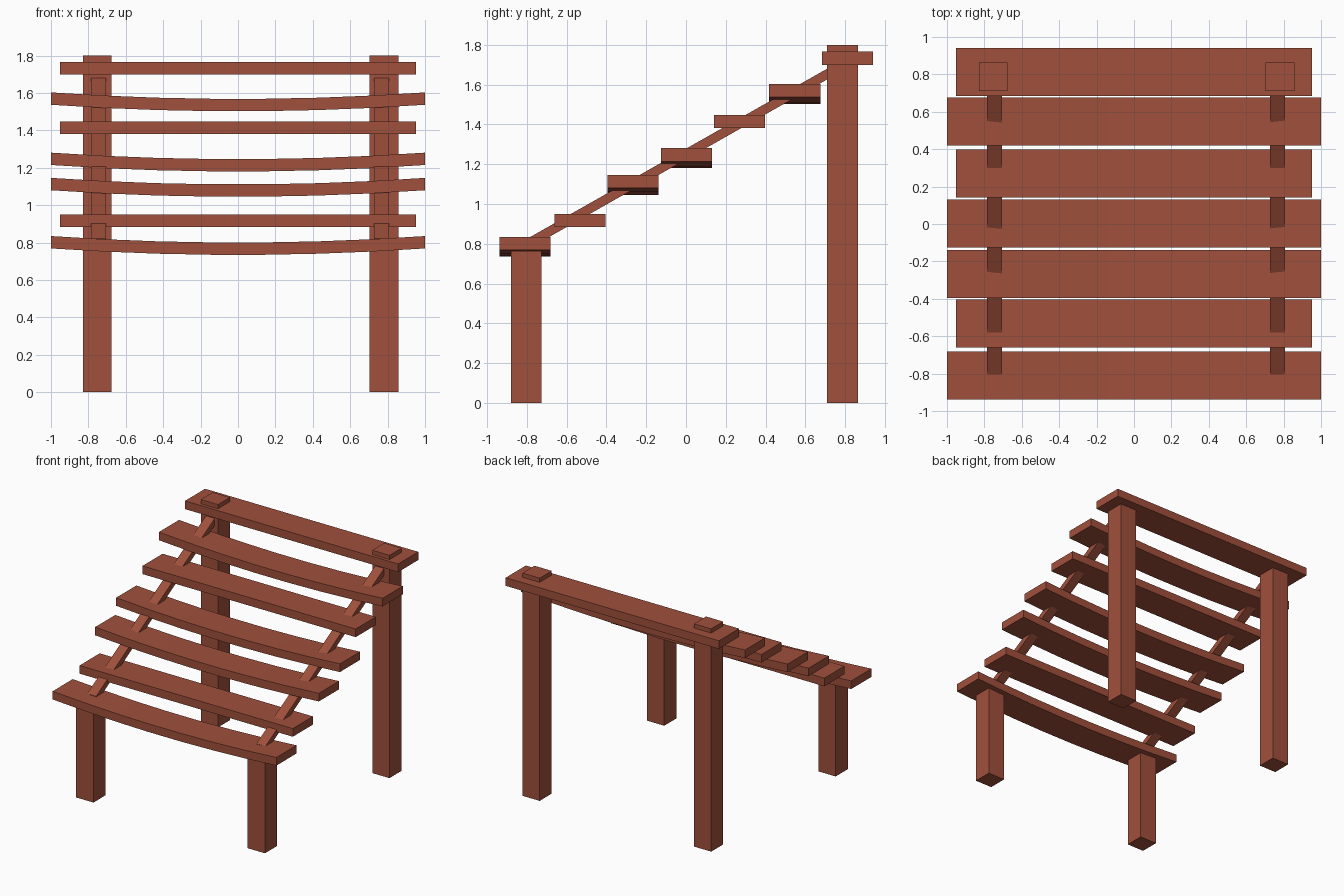
import bpy
import bmesh
from mathutils import Vector

cube = bpy.data.objects.get("Cube")
if cube:
    bpy.data.objects.remove(cube, do_unlink=True)

# Single reddish brown wood colour
wood = bpy.data.materials.new("red_brown_wood")
wood.use_nodes = True
colour = (0.35, 0.08, 0.045, 1)
wood.diffuse_color = colour
wood.node_tree.nodes["Principled BSDF"].inputs["Base Color"].default_value = colour


def sweep(name, stations, offsets):
    """Solid with the same four-cornered section at each station."""
    bm = bmesh.new()
    rings = [[bm.verts.new(Vector(s) + Vector(o)) for o in offsets] for s in stations]
    for a, b in zip(rings, rings[1:]):
        for i in range(4):
            j = (i + 1) % 4
            bm.faces.new((a[i], a[j], b[j], b[i]))
    bm.faces.new(rings[0])
    bm.faces.new(rings[-1])
    bmesh.ops.recalc_face_normals(bm, faces=bm.faces)
    mesh = bpy.data.meshes.new(name)
    bm.to_mesh(mesh)
    bm.free()
    mesh.materials.append(wood)
    obj = bpy.data.objects.new(name, mesh)
    bpy.context.collection.objects.link(obj)
    return obj


def rect(u, v, w, h):
    """Corners of a rectangle spanned by directions u and v."""
    u, v = Vector(u) * w / 2, Vector(v) * h / 2
    return [-u - v, u - v, u + v, -u + v]


X, Y, Z = (1, 0, 0), (0, 1, 0), (0, 0, 1)

# Slats: depth position, end height of the underside, sag in the middle
PLANK_DEPTH, THICK, SEGMENTS = 0.257, 0.066, 7
slats = [
    (-0.81, 0.769, 0.034), (-0.533, 0.884, 0), (-0.267, 1.08, 0.034),
    (0.002, 1.215, 0.034), (0.27, 1.382, 0), (0.547, 1.537, 0.034),
    (0.812, 1.70, 0),
]
for n, (y, z, sag) in enumerate(slats):
    half = 1.0 if sag else 0.953
    steps = SEGMENTS if sag else 1
    path = []
    for i in range(steps + 1):
        t = 2 * i / steps - 1
        path.append((t * half, y, z + THICK / 2 - sag * (1 - t * t) * 1.02))
    sweep(f"slat_{n + 1}", path, rect(Y, Z, PLANK_DEPTH, THICK))

# Posts and sloping rails on each side
for side, post_x, rail_x in (("right", -0.753, -0.745), ("left", 0.78, 0.768)):
    for end, y, top in (("front", -0.803, 0.76), ("back", 0.787, 1.8)):
        sweep(f"{end}_{side}_post", [(post_x, y, 0), (post_x, y, top)],
              rect(X, Y, 0.154, 0.154))
    sweep(f"{side}_rail", [(rail_x, -0.805, 0.795), (rail_x, 0.73, 1.665)],
          rect(X, Z, 0.08, 0.054))
